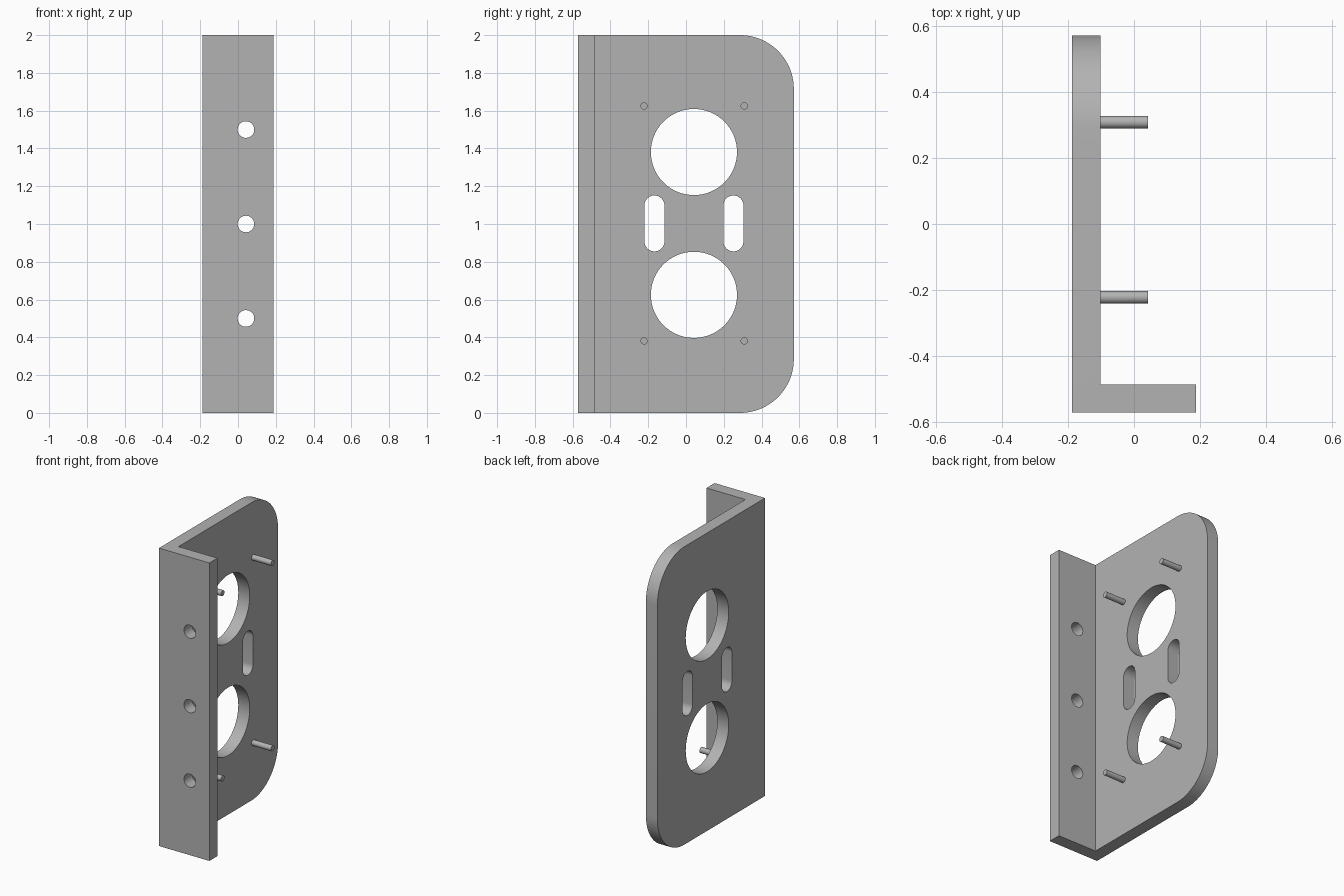
import bpy
import bmesh
from math import pi
from mathutils import Matrix, Vector

cube = bpy.data.objects.get("Cube")
if cube:
    bpy.data.objects.remove(cube, do_unlink=True)

X0, X1 = -0.187, 0.187      # bracket width
Y0, Y1 = -0.571, 0.571      # bracket depth
PLATE_X, FLANGE_Y = -0.102, -0.485   # inner faces of the two legs
HEIGHT, CORNER = 2.0, 0.285

grey = bpy.data.materials.new("plain_grey")
grey.use_nodes = True
COLOR = (0.45, 0.45, 0.45, 1)
grey.diffuse_color = COLOR
grey.node_tree.nodes["Principled BSDF"].inputs["Base Color"].default_value = COLOR


def make_object(name, bm):
    bmesh.ops.recalc_face_normals(bm, faces=bm.faces)
    mesh = bpy.data.meshes.new(name)
    bm.to_mesh(mesh)
    bm.free()
    mesh.materials.append(grey)
    obj = bpy.data.objects.new(name, mesh)
    bpy.context.collection.objects.link(obj)
    return obj


def cylinder(name, center, radius, length, axis, segments=48, slot=0):
    """Cylinder along x or y; slot stretches it along z into an obround."""
    bm = bmesh.new()
    turn = Matrix.Rotation(pi / 2, 4, "Y" if axis == "X" else "X")
    bmesh.ops.create_cone(bm, cap_ends=True, segments=segments, radius1=radius,
                          radius2=radius, depth=length, matrix=turn)
    if slot:
        bmesh.ops.bisect_plane(bm, geom=bm.verts[:] + bm.edges[:] + bm.faces[:],
                               plane_co=(0, 0, slot), plane_no=(0, 0, 1))
        bm.clear()
    bmesh.ops.translate(bm, verts=bm.verts, vec=center)
    return make_object(name, bm)


def slot_cutter(name, center, radius, half, length):
    """Obround prism along x, made from two half circles."""
    bm = bmesh.new()
    n = 16
    ring = []
    for side in (1, -1):
        for i in range(n + 1):
            v = Matrix.Rotation(pi * i / n, 3, "X") @ Vector((0, radius * side, 0))
            ring.append(bm.verts.new(v + Vector((-length / 2, 0, half * side))))
    face = bm.faces.new(ring)
    out = bmesh.ops.extrude_face_region(bm, geom=[face])["geom"]
    bmesh.ops.translate(bm, vec=(length, 0, 0),
                        verts=[g for g in out if isinstance(g, bmesh.types.BMVert)])
    bmesh.ops.translate(bm, verts=bm.verts, vec=center)
    return make_object(name, bm)


# Angle bracket: L profile extruded upward
bm = bmesh.new()
profile = [(X0, Y0), (X1, Y0), (X1, FLANGE_Y), (PLATE_X, FLANGE_Y), (PLATE_X, Y1), (X0, Y1)]
base = bm.faces.new([bm.verts.new((x, y, 0)) for x, y in profile])
out = bmesh.ops.extrude_face_region(bm, geom=[base])["geom"]
bmesh.ops.translate(bm, vec=(0, 0, HEIGHT),
                    verts=[g for g in out if isinstance(g, bmesh.types.BMVert)])
# Rounded rear corners
corners = [e for e in bm.edges
           if all(v.co.y > Y1 - 0.01 for v in e.verts)
           and abs(e.verts[0].co.z - e.verts[1].co.z) < 0.01]
bmesh.ops.bevel(bm, geom=corners, offset=CORNER, segments=20, profile=0.5, affect="EDGES")
bracket = make_object("angle_bracket", bm)

# Openings: large round holes, slots, and flange screw holes
plate_mid = (X0 + PLATE_X) / 2
cutters = []
for z in (0.625, 1.381):
    cutters.append(cylinder("round_opening_cutter", (plate_mid, 0.042, z), 0.228, 0.2, "X", 64))
for y in (-0.167, 0.251):
    cutters.append(slot_cutter("slot_cutter", (plate_mid, y, 1.003), 0.053, 0.095, 0.2))
for z in (0.5, 1.0, 1.5):
    cutters.append(cylinder("screw_hole_cutter", (0.042, (Y0 + FLANGE_Y) / 2, z), 0.044, 0.2, "Y", 32))

bpy.context.view_layer.objects.active = bracket
for cutter in cutters:
    mod = bracket.modifiers.new("opening", "BOOLEAN")
    mod.operation, mod.solver, mod.object = "DIFFERENCE", "EXACT", cutter
    bpy.ops.object.modifier_apply(modifier=mod.name)
    bpy.data.objects.remove(cutter, do_unlink=True)

# Mounting pins on the inner face of the plate
pins = []
PIN_END = 0.042
for y in (-0.222, 0.308):
    for z in (0.381, 1.625):
        start = PLATE_X - 0.01
        pins.append(cylinder("mounting_pin", ((start + PIN_END) / 2, y, z),
                             0.019, PIN_END - start, "X", 24))

# Smooth curved walls, keep edges sharp
bpy.ops.object.select_all(action="DESELECT")
for obj in [bracket] + pins:
    obj.select_set(True)
bpy.ops.object.shade_smooth_by_angle(angle=pi / 6)
